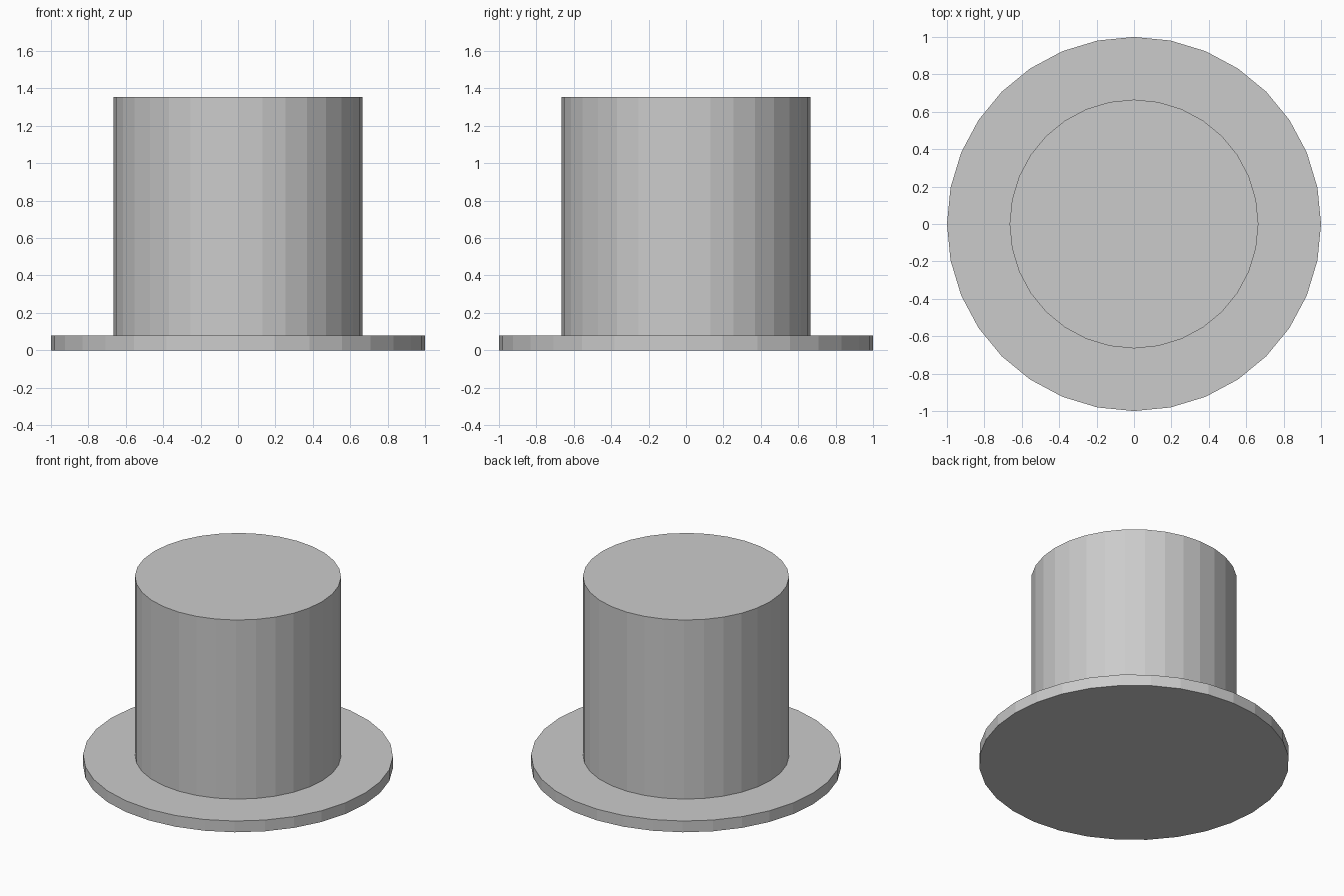
import bpy

if "Cube" in bpy.data.objects:
    bpy.data.objects.remove(bpy.data.objects["Cube"])

SIDES = 32
BRIM_TOP = 0.08
CROWN_TOP = 1.355


def disc(name, radius, z0, z1):
    """Flat-shaded capped cylinder between two heights."""
    bpy.ops.mesh.primitive_cylinder_add(
        vertices=SIDES, radius=radius, depth=z1 - z0,
        end_fill_type='NGON', location=(0, 0, (z0 + z1) / 2))
    obj = bpy.context.object
    obj.name = obj.data.name = name
    return obj


# Wide thin brim on the ground
disc("hat_brim", 1.0, 0.0, BRIM_TOP)

# Tall crown, seated slightly into the brim so no faces coincide
disc("hat_crown", 0.665, BRIM_TOP / 2, CROWN_TOP)
